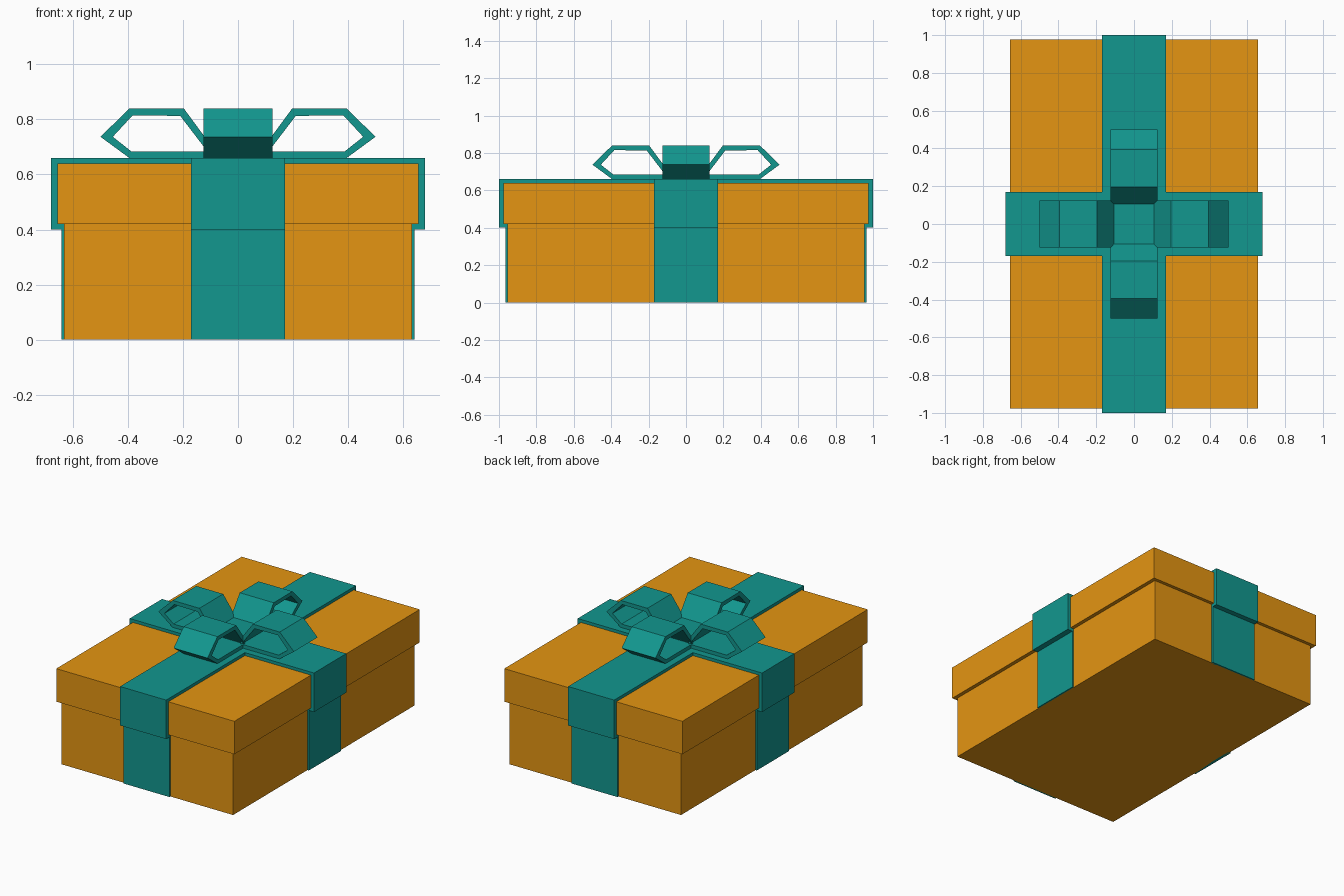
import bpy, bmesh, math
from mathutils import Matrix

if "Cube" in bpy.data.objects:
    bpy.data.objects.remove(bpy.data.objects["Cube"])


def material(name, rgb):
    m = bpy.data.materials.new(name)
    m.diffuse_color = (*rgb, 1)
    m.use_nodes = True
    m.node_tree.nodes["Principled BSDF"].inputs["Base Color"].default_value = m.diffuse_color
    return m


ORANGE = material("orange card", (0.78, 0.30, 0.006))
TEAL = material("teal ribbon", (0.006, 0.31, 0.275))


def finish(name, bm, mat):
    bmesh.ops.recalc_face_normals(bm, faces=bm.faces)
    me = bpy.data.meshes.new(name)
    bm.to_mesh(me)
    bm.free()
    me.materials.append(mat)
    ob = bpy.data.objects.new(name, me)
    bpy.context.collection.objects.link(ob)
    return ob


def add_box(bm, hx, hy, z0, z1):
    """Box centred on x and y, with half sizes hx and hy."""
    m = Matrix.Translation((0, 0, (z0 + z1) / 2)) @ Matrix.Diagonal((2 * hx, 2 * hy, z1 - z0, 1))
    bmesh.ops.create_cube(bm, size=1, matrix=m)


def add_prism(bm, outer, half_width, angle, hole=None):
    """Extrude an x-z profile across y, optionally with a matching hole, then turn it about z."""
    rot = Matrix.Rotation(angle, 4, 'Z')

    def ring(pts, y):
        return [bm.verts.new(rot @ Matrix.Translation((x, y, z)).translation) for x, z in pts]

    def bridge(a, b):
        for i in range(len(a)):
            j = (i + 1) % len(a)
            bm.faces.new((a[i], a[j], b[j], b[i]))

    a, b = ring(outer, -half_width), ring(outer, half_width)
    bridge(a, b)
    if hole:
        c, d = ring(hole, -half_width), ring(hole, half_width)
        bridge(c, d)
        bridge(a, c)
        bridge(b, d)
    else:
        bm.faces.new(a)
        bm.faces.new(b)


# box body and overhanging lid
bm = bmesh.new()
add_box(bm, 0.632, 0.955, 0, 0.43)
finish("box_body", bm, ORANGE)
bm = bmesh.new()
add_box(bm, 0.657, 0.977, 0.42, 0.64)
finish("box_lid", bm, ORANGE)

W = 0.17  # half width of the ribbon

# ribbon strips down the body sides
bm = bmesh.new()
for k in range(4):
    r = (0.632, 0.955)[k % 2]
    strip = [(r - 0.01, 0), (r + 0.01, 0), (r + 0.01, 0.41), (r - 0.01, 0.41)]
    add_prism(bm, strip, W, k * math.pi / 2)
finish("body_ribbon", bm, TEAL)

# ribbon cross folded over the lid
bm = bmesh.new()
add_box(bm, W, W, 0.63, 0.66)
for k in range(4):
    r, body = ((0.68, 0.632), (1.0, 0.955))[k % 2]
    fold = [(W, 0.63), (W, 0.66), (r, 0.66), (r, 0.40), (body - 0.005, 0.40), (body - 0.005, 0.63)]
    add_prism(bm, fold, W, k * math.pi / 2)
finish("lid_ribbon", bm, TEAL)

# bow: four hollow loops around a low knot
outer = [(0.105, 0.66), (0.105, 0.715), (0.197, 0.84), (0.395, 0.84), (0.5, 0.737), (0.395, 0.66)]
hole = [(0.113, 0.684), (0.116, 0.69), (0.21, 0.813), (0.383, 0.815), (0.455, 0.737), (0.388, 0.684)]
bm = bmesh.new()
add_box(bm, 0.106, 0.106, 0.66, 0.715)
for k in range(4):
    add_prism(bm, outer, 0.125, k * math.pi / 2, hole)
finish("bow", bm, TEAL)
